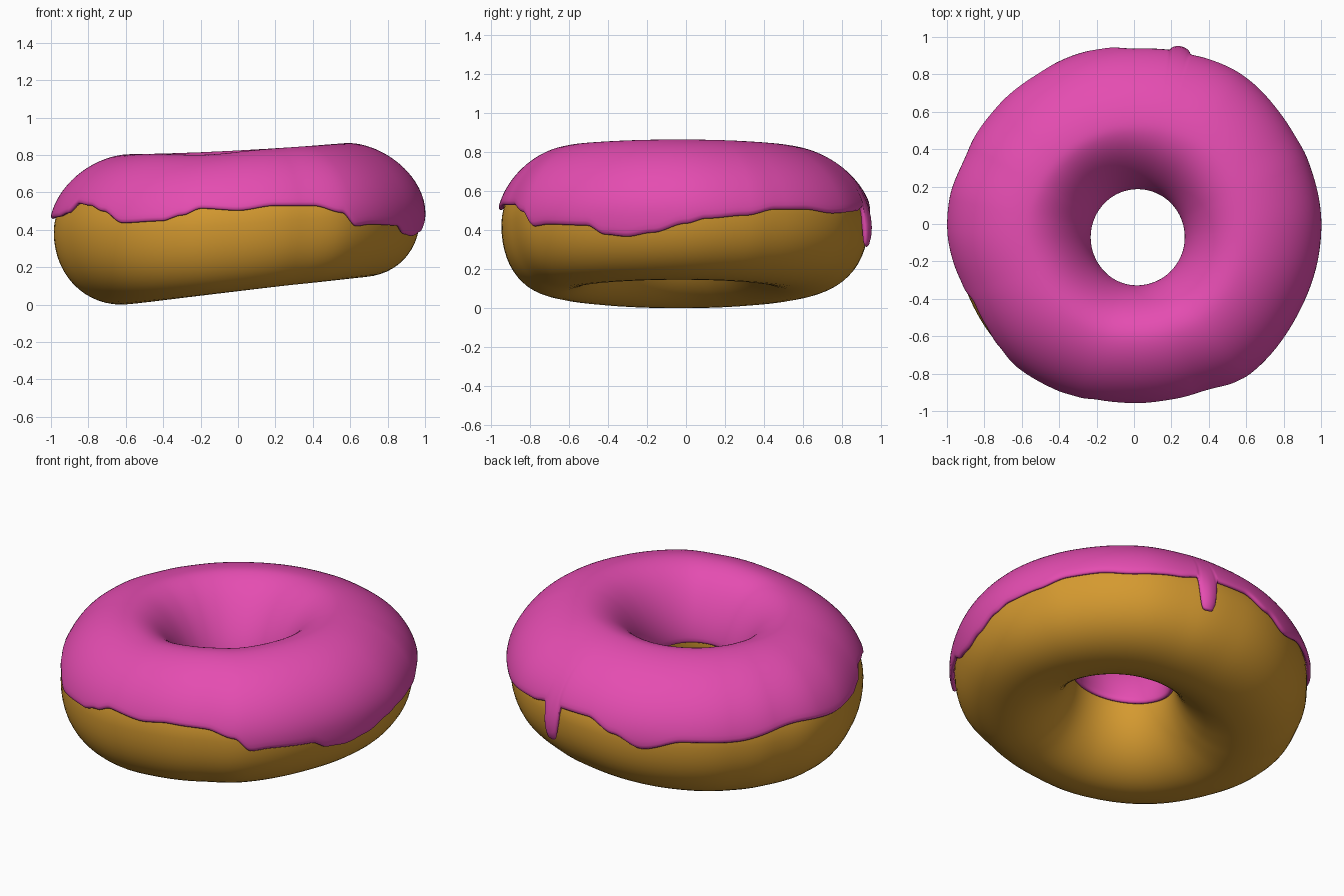
import bpy, math
from math import sin, cos, pi, radians, exp

if "Cube" in bpy.data.objects:
    bpy.data.objects.remove(bpy.data.objects["Cube"])

# outer radius of the icing by angle (degrees, counter-clockwise from +x)
RADIUS = [(0, 1.0), (20, .99), (31, .984), (54, .988), (72, .970), (90, .957), (118, .957),
          (140, .969), (155, .984), (172, 1.01), (182, 1.01), (202, .990), (222, .994),
          (252, .983), (270, .97), (290, .978), (307, 1.012), (334, .998), (350, 1.0)]
# height of the icing's lower edge by angle
EDGE = [(0, .44), (6, .465), (18, .48), (28, .51), (38, .51), (50, .49), (65, .50), (72, .52),
        (80, .52), (90, .52), (100, .46), (110, .40), (124, .45), (142, .44), (163, .485),
        (180, .46), (192, .47), (200, .49), (206, .54), (214, .53), (222, .50), (231, .44),
        (245, .45), (252, .48), (258, .515), (270, .505), (282, .53), (295, .53), (304, .495),
        (309, .425), (315, .435), (329, .43), (335, .385), (342, .375), (350, .395)]
DRIP = 75.0
THICK = 0.028


def lookup(table, deg):
    """Periodic eased interpolation."""
    deg %= 360
    pts = table + [(360, table[0][1])]
    for (a, va), (b, vb) in zip(pts, pts[1:]):
        if a <= deg <= b:
            t = (deg - a) / (b - a)
            t = t * t * (3 - 2 * t)
            return va + (vb - va) * t


def heights(deg):
    """Centre height and half height of the ring's section."""
    c = cos(radians(deg))
    top = .826 + .03 * c + .009 * c * c - THICK - .015 * exp(-((deg - 252) / 22) ** 2)
    bottom = .073 + .073 * c
    return (top + bottom) / 2, (top - bottom) / 2


def power(v, e):
    return math.copysign(abs(v) ** e, v)


def exponent(deg, outer, upper):
    """Squareness of the section: fuller at the lower outside, funnel inside."""
    left = max(0, -cos(radians(deg)))
    if outer:
        return 1.06 - .05 * left ** 2 if upper else .9 + .07 * left ** 4
    return 1.1 + .22 * exp(-((deg - 125) / 50) ** 2) if upper else 1.03


def dough_point(deg, phi, lift=0.0):
    a = radians(deg)
    r = lookup(RADIUS, deg) - THICK + .003 + lift
    ox, oy = r * cos(a), r * sin(a)
    ix, iy = .02 + .278 * cos(a), -.07 + .283 * sin(a)
    zc, h = heights(deg)
    s, c = sin(phi), cos(phi)
    e = exponent(deg, c >= 0, s > 0)
    u = .5 + .5 * power(c, e)
    if s > 0:  # crest leans towards the hole
        u -= .07 * s ** (2 if c > 0 else 4)
    return (ix + (ox - ix) * u, iy + (oy - iy) * u, zc + h * power(s, e))


def phi_at(deg, z, outer):
    zc, h = heights(deg)
    v = max(-.98, min(.98, (z - zc) / h))
    p = math.asin(power(v, 1 / exponent(deg, outer, v > 0)))
    return p if outer else pi - p


def make(name, rows, wrap, mat):
    n, m = len(rows), len(rows[0])
    verts = [p for row in rows for p in row]
    faces = []
    for i in range(n):
        k = (i + 1) % n
        for j in range(m if wrap else m - 1):
            l = (j + 1) % m
            faces.append((i * m + j, k * m + j, k * m + l, i * m + l))
    mesh = bpy.data.meshes.new(name)
    mesh.from_pydata(verts, [], faces)
    mesh.materials.append(mat)
    mesh.polygons.foreach_set("use_smooth", [True] * len(faces))
    ob = bpy.data.objects.new(name, mesh)
    bpy.context.collection.objects.link(ob)
    return ob


def material(name, color):
    m = bpy.data.materials.new(name)
    m.diffuse_color = (*color, 1)
    m.use_nodes = True
    m.node_tree.nodes["Principled BSDF"].inputs["Base Color"].default_value = m.diffuse_color
    return m


pink = material("pink icing", (.78, .073, .44))
brown = material("golden dough", (.66, .32, .029))

# dough ring
N, M = 144, 56
make("dough", [[dough_point(360 * i / N, 2 * pi * j / M) for j in range(M)]
               for i in range(N)], True, brown)

# icing shell from the outer edge over the top into the hole, with one long drip
N, M = 480, 28
rows = []
for i in range(N):
    deg = 360 * i / N
    z_out = lookup(EDGE, deg) - .008
    d = abs(deg - DRIP) / 2.7
    drop = .2 * (1 - d ** 4) ** .4 if d < 1 else 0
    z_in = .40 + .05 * cos(radians(deg + 57))
    p0, p1 = phi_at(deg, z_out, True), phi_at(deg, z_in, False)
    stretch = p0 - phi_at(deg, z_out - drop, True)
    row = []
    for j in range(M):
        t = j / (M - 1)
        phi = p0 + (p1 - p0) * t - stretch * (1 - t) ** 9
        p = dough_point(deg, phi)
        if d < 2 and cos(phi) > 0 and p[2] < .52:
            lift = .02 * exp(-(d / .8) ** 2) * min(1, (.52 - p[2]) / .1)
            p = dough_point(deg, phi, lift)
        row.append(p)
    rows.append(row)
icing = make("icing", rows, False, pink)
solid = icing.modifiers.new("thickness", 'SOLIDIFY')
solid.thickness = THICK
solid.offset = 1
soft = icing.modifiers.new("soft edge", 'SUBSURF')
soft.levels = soft.render_levels = 1
